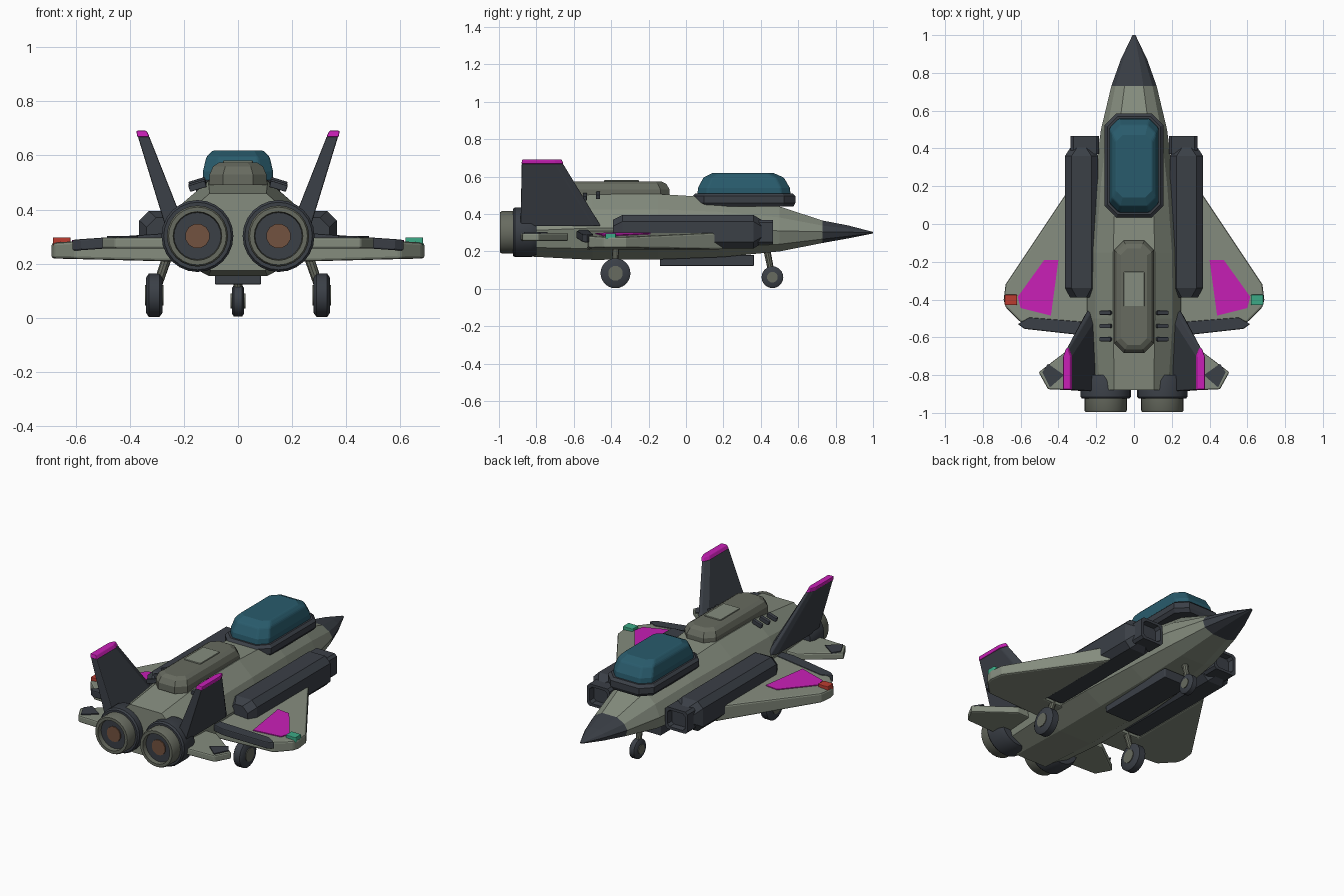
import bpy, bmesh, math
from mathutils import Vector

cube = bpy.data.objects.get("Cube")
if cube:
    bpy.data.objects.remove(cube)


def material(name, r, g, b):
    m = bpy.data.materials.new(name)
    m.use_nodes = True
    m.diffuse_color = (r, g, b, 1)
    bsdf = next(n for n in m.node_tree.nodes if n.type == 'BSDF_PRINCIPLED')
    bsdf.inputs["Base Color"].default_value = (r, g, b, 1)
    bsdf.inputs["Roughness"].default_value = 0.7
    return m


HULL = material("grey green hull", .235, .265, .21)
DARK = material("charcoal", .043, .05, .062)
GREY = material("warm grey", .135, .145, .115)
PINK = material("magenta", .58, .014, .47)
GLASS = material("teal glass", .022, .105, .15)
RUST = material("rust", .17, .085, .05)
RED = material("red light", .5, .045, .03)
GREEN = material("green light", .045, .4, .24)


def loft(name, rings, mat, bevel=0, smooth=False):
    """Skin a list of equal-length point rings and cap both ends."""
    bm = bmesh.new()
    loops = [[bm.verts.new(p) for p in ring] for ring in rings]
    n = len(loops[0])
    for a, b in zip(loops, loops[1:]):
        for i in range(n):
            j = (i + 1) % n
            bm.faces.new((a[i], a[j], b[j], b[i]))
    bm.faces.new(loops[0])
    bm.faces.new(loops[-1])
    bmesh.ops.recalc_face_normals(bm, faces=bm.faces)
    mesh = bpy.data.meshes.new(name)
    bm.to_mesh(mesh)
    bm.free()
    mesh.materials.append(mat)
    if smooth:
        mesh.shade_smooth()
        mesh.set_sharp_from_angle(angle=math.radians(35))
    ob = bpy.data.objects.new(name, mesh)
    bpy.context.collection.objects.link(ob)
    if bevel:
        mod = ob.modifiers.new("Bevel", 'BEVEL')
        mod.width, mod.segments, mod.limit_method = bevel, 2, 'ANGLE'
    return ob


def octagon(hu, hv, c):
    """Rectangle with its corners cut off by c."""
    return [(hu, hv - c), (hu - c, hv), (c - hu, hv), (-hu, hv - c),
            (-hu, c - hv), (c - hu, -hv), (hu - c, -hv), (hu, c - hv)]


def flat_oct(cx, cy, hx, hy, c, z):
    return [(cx + u, cy + v, z) for u, v in octagon(hx, hy, c)]


def tall_oct(cx, cz, hx, hz, c, y):
    return [(cx + u, y, cz + v) for u, v in octagon(hx, hz, c)]


def lathe(name, center, axis, profile, mat, sides=24):
    """Spin (offset, radius) pairs about a line along axis."""
    axis = Vector(axis).normalized()
    u = axis.orthogonal().normalized()
    v = axis.cross(u)
    turn = [2 * math.pi * i / sides for i in range(sides)]
    rings = [[Vector(center) + axis * d + r * (u * math.cos(t) + v * math.sin(t))
              for t in turn] for d, r in profile]
    return loft(name, rings, mat, smooth=True)


def slab(name, outline, s, low, high, mat, bevel=0):
    """Plate with an outline in x, y; low and high give z from x."""
    return loft(name, [[(s * x, y, f(x)) for x, y in outline] for f in (low, high)],
                mat, bevel)


def box(name, cx, cy, z0, z1, hx, hy, mat, bevel=.006):
    return loft(name, [flat_oct(cx, cy, hx, hy, .004, z) for z in (z0, z1)], mat, bevel)


# Fuselage: faceted section, wide waist, narrower top and belly
def section(y, w, flat, belly, top, waist, bottom):
    half = [(flat, top), (w * .82, waist + (top - waist) * .55), (w, waist),
            (w * .88, waist - (waist - bottom) * .65), (belly, bottom)]
    return [(x, y, z) for x, z in half] + [(-x, y, z) for x, z in reversed(half)]


nose_base = section(.73, .12, .05, .05, .365, .305, .245)
loft("fuselage", [
    nose_base,
    section(.5, .175, .08, .08, .44, .31, .2),
    section(.2, .215, .1, .1, .485, .32, .17),
    section(-.15, .245, .11, .11, .507, .325, .157),
    section(-.5, .25, .11, .11, .505, .325, .155),
    section(-.88, .22, .105, .1, .46, .31, .175)], HULL)
loft("nose_cone", [
    nose_base,
    section(.87, .07, .028, .028, .338, .303, .27),
    section(1.0, .008, .003, .003, .304, .3, .296)], DARK)

# Canopy
loft("canopy_frame", [
    flat_oct(0, .31, .14, .265, .06, .44),
    flat_oct(0, .31, .155, .275, .06, .46),
    flat_oct(0, .31, .155, .275, .06, .495),
    flat_oct(0, .31, .14, .26, .055, .51)], DARK)
loft("canopy_glass", [
    flat_oct(0, .31, .13, .25, .05, .5),
    flat_oct(0, .31, .13, .245, .05, .54),
    flat_oct(0, .308, .117, .215, .045, .595),
    flat_oct(0, .305, .095, .165, .035, .618)], GLASS, .008)

# Spine hump, hatch and belly plate
loft("spine_hump", [
    flat_oct(0, -.385, .105, .298, .05, .49),
    flat_oct(0, -.385, .105, .298, .05, .53),
    flat_oct(0, -.385, .092, .28, .045, .56),
    flat_oct(0, -.385, .07, .255, .035, .574)], GREY)
box("spine_hatch", 0, -.345, .57, .581, .055, .093, HULL, .003)
box("belly_plate", 0, .112, .123, .18, .085, .252, DARK, .008)

# Planforms, inboard to outboard on the model's left
WING = [(.33, .205), (.68, -.32), (.69, -.4), (.68, -.44), (.6, -.52),
        (.2, -.53), (.2, -.36), (.33, -.36)]
PANEL = [(.4, -.19), (.475, -.19), (.615, -.385), (.6, -.445), (.44, -.485)]
FLAP = [(.24, -.52), (.555, -.495), (.615, -.53), (.58, -.555), (.31, -.585), (.24, -.575)]
TAIL = [(.2, -.63), (.3, -.63), (.42, -.72), (.505, -.785), (.455, -.875), (.2, -.885)]
TAIL_TIP = [(.455, -.74), (.485, -.785), (.445, -.865), (.37, -.8)]


def wing_top(x):
    return .302 - (x - .33) * .07


def wing_low(x):
    return .21 + (x - .33) * .025


def above(f, d):
    return lambda x: f(x) + d


def level(z):
    return lambda x: z


def fin_ring(z, x, half, y_back, y_front, s):
    outline = [(-half, y_back), (half, y_back), (half, y_front - .04),
               (half * .3, y_front), (-half * .3, y_front), (-half, y_front - .04)]
    return [(s * (x + u), y, z) for u, y in outline]


for s, side in ((1, "left"), (-1, "right")):
    # Intake pod and lip
    pod = [(.41, .055, .06), (.36, .0875, .09), (-.34, .0875, .09), (-.39, .06, .065)]
    loft(side + "_engine_pod",
         [tall_oct(s * .278, .305, hx, hz, .035, y) for y, hx, hz in pod], DARK)
    lip = [(.37, .075, .066), (.465, .075, .066), (.465, .058, .05), (.43, .054, .046)]
    loft(side + "_intake",
         [tall_oct(s * .26, .302, hx, hz, .014, y) for y, hx, hz in lip], DARK)

    # Wing with painted panel, flap and tip light
    slab(side + "_wing", WING, s, wing_low, wing_top, HULL, .01)
    slab(side + "_wing_panel", PANEL, s, above(wing_top, -.002), above(wing_top, .005), PINK)
    slab(side + "_flap", FLAP, s, above(wing_top, -.035), above(wing_top, .006), DARK, .006)
    box(side + "_wing_light", s * .652, -.402, .265, .297, .033, .028,
        GREEN if s > 0 else RED)

    # Tailplane and fin
    slab(side + "_tailplane", TAIL, s, level(.256), level(.297), HULL, .008)
    slab(side + "_tailplane_tip", TAIL_TIP, s, level(.295), level(.303), DARK)
    loft(side + "_fin", [
        fin_ring(.335, .232, .036, -.885, -.455, s),
        fin_ring(.672, .35, .021, -.878, -.66, s)], DARK, .005)
    loft(side + "_fin_cap", [
        fin_ring(.668, .35, .023, -.88, -.655, s),
        fin_ring(.692, .357, .019, -.876, -.665, s)], PINK, .005)

    # Engine nozzle
    hub = (s * .15, 0, .302)
    back = (0, -1, 0)
    lathe(side + "_nozzle_collar", hub, back,
          [(.8, .12), (.83, .133), (.915, .133), (.925, .125)], DARK)
    lathe(side + "_nozzle", hub, back,
          [(.9, .113), (.985, .113), (.995, .107), (.995, .09), (.96, .086)], GREY)
    lathe(side + "_nozzle_core", hub, back, [(.95, .088), (.968, .088)], DARK)
    lathe(side + "_nozzle_glow", hub, back, [(.96, .046), (.974, .046)], RUST, 12)

    # Spine vents
    for i in range(3):
        vent = box(f"{side}_vent_{i + 1}", 0, 0, -.012, .012, .032, .011, DARK, .003)
        vent.location = (s * .15, -.47 - .07 * i, .5 - .007 * i)
        vent.rotation_euler.y = s * .3


# Landing gear
def wheel(name, x, y, z, r, w, top):
    lathe(name + "_tyre", (x, y, z), (1, 0, 0),
          [(-w, r * .8), (-w * .65, r), (w * .65, r), (w, r * .8)], DARK)
    lathe(name + "_hub", (x, y, z), (1, 0, 0),
          [(-w - .004, r * .5), (w + .004, r * .5)], GREY, 12)
    foot = Vector((x, y, z))
    leg = Vector(top) - foot
    lathe(name + "_strut", foot, leg, [(0, .016), (leg.length, .019)], GREY, 10)


wheel("left_main_wheel", .31, -.377, .083, .08, .031, (.25, -.377, .26))
wheel("right_main_wheel", -.31, -.377, .083, .08, .031, (-.25, -.377, .26))
wheel("nose_wheel", 0, .462, .062, .058, .023, (0, .43, .22))
